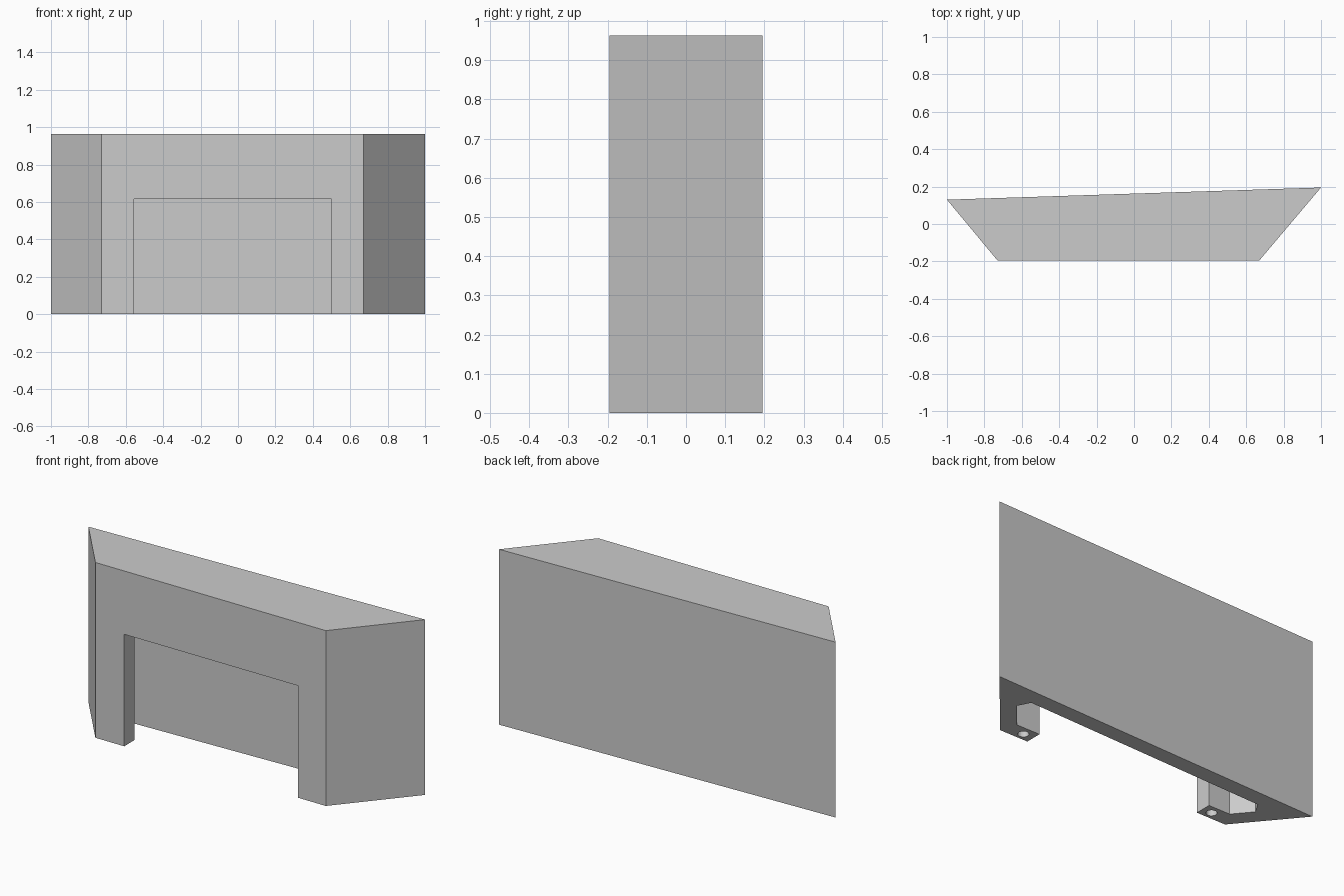
import bpy, bmesh, math

if "Cube" in bpy.data.objects:
    bpy.data.objects.remove(bpy.data.objects["Cube"])

def prism(name, outline, z0, z1):
    """Extrude a counter-clockwise xy outline from z0 up to z1."""
    bm = bmesh.new()
    base = bm.faces.new([bm.verts.new((x, y, z0)) for x, y in outline])
    top = bmesh.ops.extrude_face_region(bm, geom=[base])["geom"]
    verts = [v for v in top if isinstance(v, bmesh.types.BMVert)]
    bmesh.ops.translate(bm, vec=(0, 0, z1 - z0), verts=verts)
    bmesh.ops.recalc_face_normals(bm, faces=bm.faces[:])
    mesh = bpy.data.meshes.new(name)
    bm.to_mesh(mesh)
    bm.free()
    obj = bpy.data.objects.new(name, mesh)
    bpy.context.collection.objects.link(obj)
    return obj

def carve(target, cutter):
    """Subtract the cutter from the target, then remove it."""
    cutter.hide_render = True
    mod = target.modifiers.new(cutter.name, 'BOOLEAN')
    mod.operation, mod.solver, mod.object = 'DIFFERENCE', 'EXACT', cutter
    bpy.context.view_layer.objects.active = target
    bpy.ops.object.modifier_apply(modifier=mod.name)
    bpy.data.objects.remove(cutter)

def circle(x, y, r, n=24):
    return [(x + r * math.cos(2 * math.pi * i / n),
             y + r * math.sin(2 * math.pi * i / n)) for i in range(n)]

# Outer trapezoid body
body = prism("housing", [(-0.73, -0.195), (0.67, -0.195), (1, 0.195), (-1, 0.13)], 0, 0.963)

# Hollow inside, open at the bottom, with clipped back corners
carve(body, prism("cavity_cutter", [(-0.683, -0.105), (0.641, -0.105), (0.757, 0.034),
                                    (0.723, 0.1), (-0.728, 0.051), (-0.763, -0.01)], -0.1, 0.873))

# Front opening through the front wall
carve(body, prism("opening_cutter", [(-0.555, -0.3), (0.5, -0.3), (0.5, -0.05), (-0.555, -0.05)],
                  -0.1, 0.615))

# Round holes in the undersides of the two legs
for x in (-0.61, 0.56):
    carve(body, prism("hole_cutter", circle(x, -0.153, 0.027), -0.1, 0.1))
